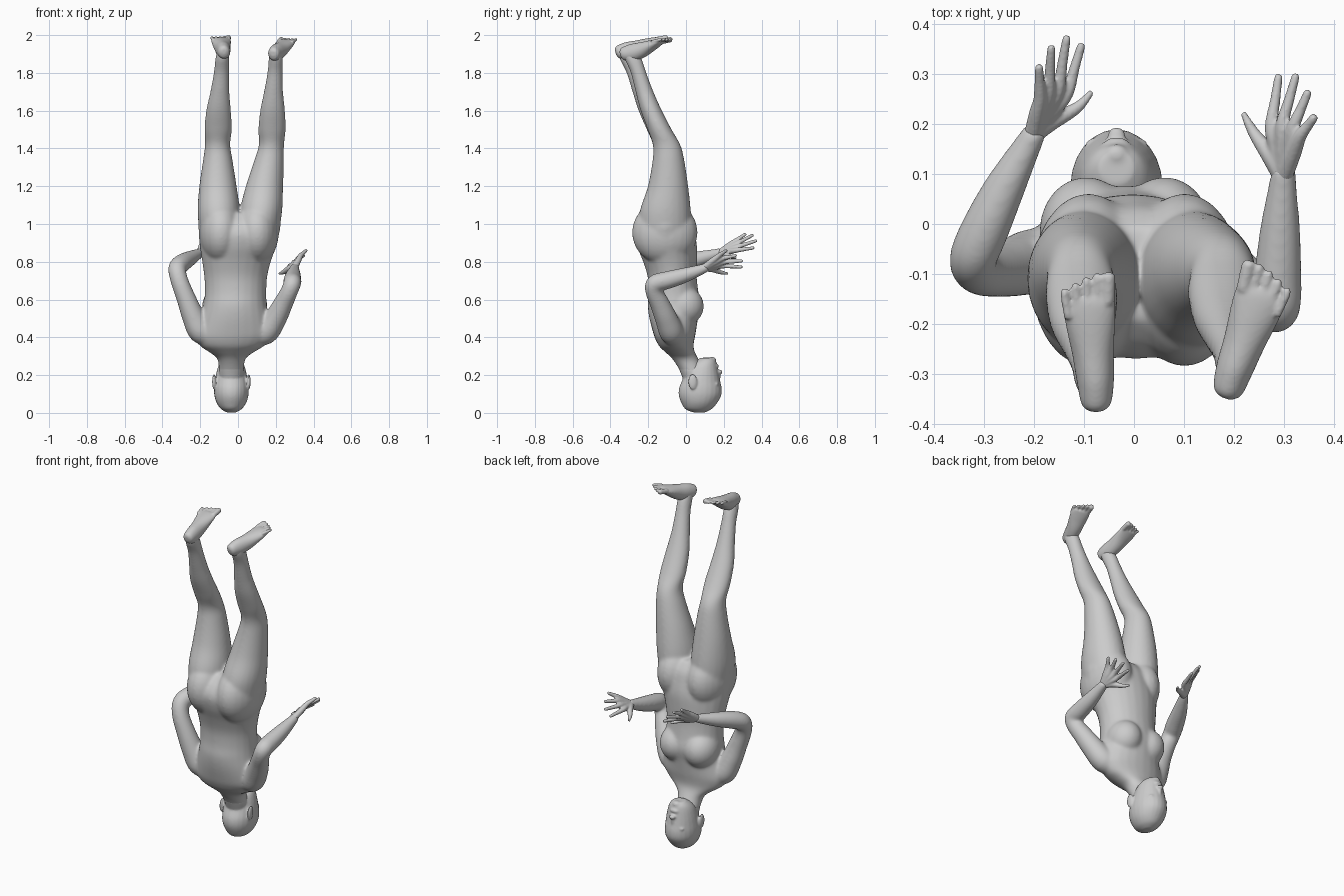
import bpy, bmesh
from math import cos, sin, pi, radians
from mathutils import Vector, Matrix

bm = bmesh.new()
Z = Vector((0, 0, 1))
X = Vector((1, 0, 0))


def spline(pts, steps=5):
    """Catmull-Rom through section tuples."""
    out = []
    n = len(pts)
    for i in range(n - 1):
        p0, p1, p2, p3 = (pts[max(i - 1, 0)], pts[i], pts[i + 1], pts[min(i + 2, n - 1)])
        for k in range(steps):
            t = k / steps
            out.append([0.5 * (2 * b + (c - a) * t + (2 * a - 5 * b + 4 * c - d) * t * t
                               + (3 * b - a - 3 * c + d) * t ** 3)
                        for a, b, c, d in zip(p0, p1, p2, p3)])
    out.append(list(pts[-1]))
    return out


def tube(sections, axis=None, width=X, sides=24, grow=0):
    """Loft of elliptical rings (x, y, z, half width, half depth)."""
    secs = spline([s if len(s) == 5 else (*s, s[3]) for s in sections])
    rings = []
    for i, (x, y, z, a, b) in enumerate(secs):
        p, q = secs[max(i - 1, 0)], secs[min(i + 1, len(secs) - 1)]
        t = axis or (Vector(q[:3]) - Vector(p[:3])).normalized()
        u = (width - t * width.dot(t)).normalized()
        v = t.cross(u)
        rings.append([bm.verts.new(Vector((x, y, z)) + u * (a + grow) * cos(2 * pi * k / sides)
                                   + v * (b + grow) * sin(2 * pi * k / sides)) for k in range(sides)])
    for r, s in zip(rings, rings[1:]):
        for k in range(sides):
            j = (k + 1) % sides
            bm.faces.new((r[k], r[j], s[j], s[k]))
    bm.faces.new(rings[0][::-1])
    bm.faces.new(rings[-1])


def blob(loc, radii):
    m = Matrix.Translation(loc) @ Matrix.Diagonal((*radii, 1))
    bmesh.ops.create_uvsphere(bm, u_segments=24, v_segments=16, radius=1, matrix=m)


def finish(name, smoothing, voxel=.006):
    """Fuse everything built so far into one smooth object."""
    bmesh.ops.recalc_face_normals(bm, faces=bm.faces)
    mesh = bpy.data.meshes.new(name)
    bm.to_mesh(mesh)
    bm.clear()
    ob = bpy.data.objects.new(name, mesh)
    bpy.context.collection.objects.link(ob)
    skin = ob.modifiers.new("fuse", 'REMESH')
    skin.mode = 'VOXEL'
    skin.voxel_size = voxel
    skin.use_smooth_shade = True
    soft = ob.modifiers.new("soften", 'SMOOTH')
    soft.factor = .5
    soft.iterations = smoothing


# torso, hips to shoulders and neck
tube([(-.035, .05, .15, .06, .05), (-.035, .033, .22, .064, .062), (-.035, -.003, .285, .073, .067),
      (-.034, -.03, .32, .115, .076), (-.032, -.05, .35, .163, .088),
      (-.027, -.058, .385, .19, .10), (-.022, -.061, .42, .198, .11),
      (-.017, -.065, .50, .18, .127), (-.015, -.063, .57, .166, .138),
      (-.013, -.066, .64, .161, .13), (-.012, -.073, .72, .165, .128),
      (-.008, -.084, .80, .18, .141), (0, -.10, .88, .20, .157),
      (.005, -.112, .95, .212, .156), (.01, -.107, 1.01, .211, .134),
      (.01, -.10, 1.06, .15, .09)], axis=Z, grow=.002)
for s in (-1, 1):
    blob((-.017 + s * .078, -.015, .565), (.095, .110, .105))    # chest
    blob((.005 + s * .096, -.112, .955), (.115, .174, .17))      # buttocks

# legs: centre x of left and right, then y, z, half width, half depth
leg = [(-.10, .11, -.11, .92, .095, .13), (-.102, .121, -.11, 1.06, .108, .132),
       (-.106, .14, -.095, 1.20, .095, .103), (-.107, .165, -.093, 1.34, .074, .08),
       (-.108, .177, -.103, 1.42, .063, .069), (-.105, .18, -.143, 1.50, .069, .06),
       (-.103, .183, -.192, 1.60, .062, .053), (-.096, .188, -.232, 1.70, .047, .044),
       (-.088, .196, -.268, 1.80, .037, .038), (-.083, .20, -.298, 1.87, .034, .042),
       (-.08, .20, -.312, 1.91, .03, .036)]
for side in (0, 1):
    tube([(s[side], s[2] + (.020 if side else -.006) * max(0, min(1, (s[3] - 1.42) / .45)),
           s[3], s[4], s[5]) for s in leg], axis=Z, grow=.004)

# arms
tube([(-.13, -.062, .405, .04), (-.195, -.073, .428, .062), (-.237, -.085, .51, .057),
      (-.272, -.095, .60, .049), (-.31, -.095, .70, .044), (-.322, -.07, .762, .045),
      (-.30, -.015, .79, .046), (-.26, .07, .815, .039), (-.217, .15, .838, .027),
      (-.195, .19, .852, .021)], width=Vector((1, -.6, 0)), grow=.003)
tube([(.08, -.062, .405, .04), (.145, -.075, .425, .062), (.198, -.105, .50, .057),
      (.24, -.14, .58, .049), (.272, -.17, .645, .043), (.287, -.165, .685, .044),
      (.288, -.11, .70, .045), (.292, -.02, .725, .039), (.297, .07, .755, .027),
      (.30, .115, .772, .021)], width=X, grow=.003)
finish("body", 32)

# head, crown at the bottom
tube([(-.035, .07, .001, .02, .025), (-.035, .066, .018, .052, .067),
      (-.035, .07, .05, .077, .093), (-.035, .074, .09, .090, .112),
      (-.035, .076, .13, .092, .113), (-.035, .08, .17, .087, .101),
      (-.035, .085, .21, .08, .088), (-.035, .092, .25, .069, .073),
      (-.035, .103, .275, .054, .055), (-.035, .112, .292, .034, .032)], axis=Z)
tube([(-.035, .055, .15, .06, .06), (-.035, .036, .21, .066, .064),
      (-.035, .022, .24, .065, .062)], axis=Z)   # nape
blob((-.035, .170, .195), (.011, .014, .035))    # nose bridge
blob((-.035, .177, .217), (.018, .018, .012))    # nose tip
blob((-.035, .162, .247), (.026, .012, .012))    # lips
blob((-.035, .138, .280), (.025, .022, .017))    # chin
for s in (-1, 1):
    blob((-.035 + s * .092, .035, .165), (.010, .024, .042))     # ears
    blob((-.035 + s * .034, .162, .152), (.028, .012, .012))     # brows
finish("head", 9, .005)


# feet, soles upward
def foot(name, heel, yaw, mirror):
    rot = Matrix.Rotation(radians(yaw), 3, 'Z')

    def place(s):
        p = rot @ Vector((s[0] * mirror, s[1], s[2])) + Vector(heel)
        return (*p, *s[3:])
    w = rot @ X
    tube([place(s) for s in [
        (0, .002, -.002, .012, .014), (0, .015, 0, .029, .033), (0, .06, .003, .037, .046),
        (-.003, .12, .018, .042, .042), (-.006, .18, .043, .050, .029),
        (-.007, .215, .058, .052, .019), (-.007, .232, .064, .045, .012)]], width=w)
    for i, (y, r) in enumerate([(.278, .014), (.277, .0095), (.27, .009), (.26, .0085), (.249, .0085)]):
        x = .033 - i * .022
        tube([place(s) for s in [(x * .9, y - .06, .062, r, r), (x, y - .02, .071, r, r),
                                 (x, y - .007, .073, r, r), (x, y, .073, r * .6, r * .6)]], width=w)
    finish(name, 4, .0045)


foot("left_foot", (-.075, -.376, 1.913), 2, 1)
foot("right_foot", (.183, -.349, 1.903), -17, -1)


# hands: each finger runs wrist - knuckle - tip
def hand(name, wrist, fingers, thumb):
    wrist = Vector(wrist)
    for knuckle, tip in fingers:
        k, t = Vector(knuckle), Vector(tip)
        path = [(wrist, .018), (wrist.lerp(k, .6), .0165), (k, .0135), (k.lerp(t, .5), .0105),
                (k.lerp(t, .93), .0085), (t, .005)]
        tube([(*p, r) for p, r in path], sides=12, width=Vector((.8, -.2, .5)))
    tube([(*wrist, .018), (*thumb[0], .018), (*thumb[1], .012), (*thumb[2], .006)], sides=12, width=Z)
    finish(name, 4, .004)


hand("left_hand", (-.203, .177, .846),
     [((-.188, .25, .903), (-.19, .318, .949)), ((-.171, .262, .893), (-.165, .357, .943)),
      ((-.152, .268, .878), (-.134, .377, .913)), ((-.134, .262, .86), (-.104, .362, .874))],
     [(-.165, .205, .84), (-.115, .232, .828), (-.084, .265, .82)])
hand("right_hand", (.298, .09, .765),
     [((.275, .195, .778), (.29, .300, .772)), ((.297, .20, .798), (.325, .301, .805)),
      ((.318, .192, .817), (.35, .268, .834)), ((.332, .175, .833), (.363, .217, .863))],
     [(.272, .137, .763), (.24, .182, .745), (.218, .223, .737)])

# eyes
for name, s in (("left_eye", -1), ("right_eye", 1)):
    bpy.ops.mesh.primitive_uv_sphere_add(segments=20, ring_count=12, radius=.015,
                                         location=(-.035 + s * .034, .154, .173))
    bpy.context.object.name = name
    bpy.ops.object.shade_smooth()
